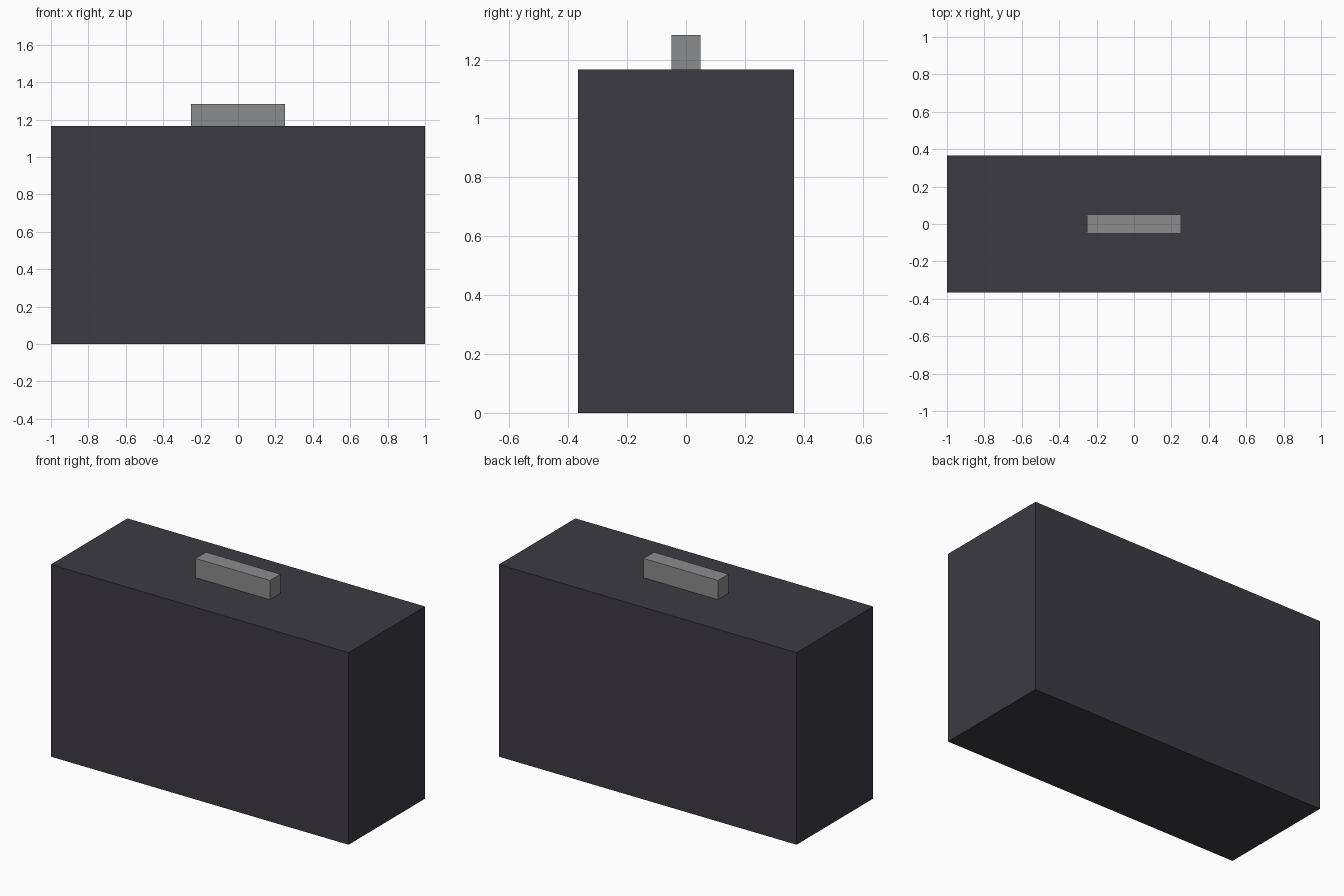
import bpy

if "Cube" in bpy.data.objects:
    bpy.data.objects.remove(bpy.data.objects["Cube"])


def material(name, rgb):
    mat = bpy.data.materials.new(name)
    mat.diffuse_color = (*rgb, 1.0)
    mat.use_nodes = True
    mat.node_tree.nodes["Principled BSDF"].inputs["Base Color"].default_value = mat.diffuse_color
    return mat


def box(name, size, base_z, mat):
    """Box centred on x and y, standing on base_z."""
    bpy.ops.mesh.primitive_cube_add(size=1, location=(0, 0, base_z + size[2] / 2))
    obj = bpy.context.object
    obj.name = name
    obj.scale = size
    bpy.ops.object.transform_apply(location=False, rotation=False, scale=True)
    obj.data.materials.append(mat)
    return obj


dark = material("dark_shell", (0.046, 0.043, 0.056))
grey = material("grey_handle", (0.26, 0.265, 0.27))

BODY = (2.0, 0.7333, 1.1667)
HANDLE = (0.5, 0.1, 0.1167)

# Case body
box("case_body", BODY, 0.0, dark)

# Carry handle on the top face
box("carry_handle", HANDLE, BODY[2], grey)
